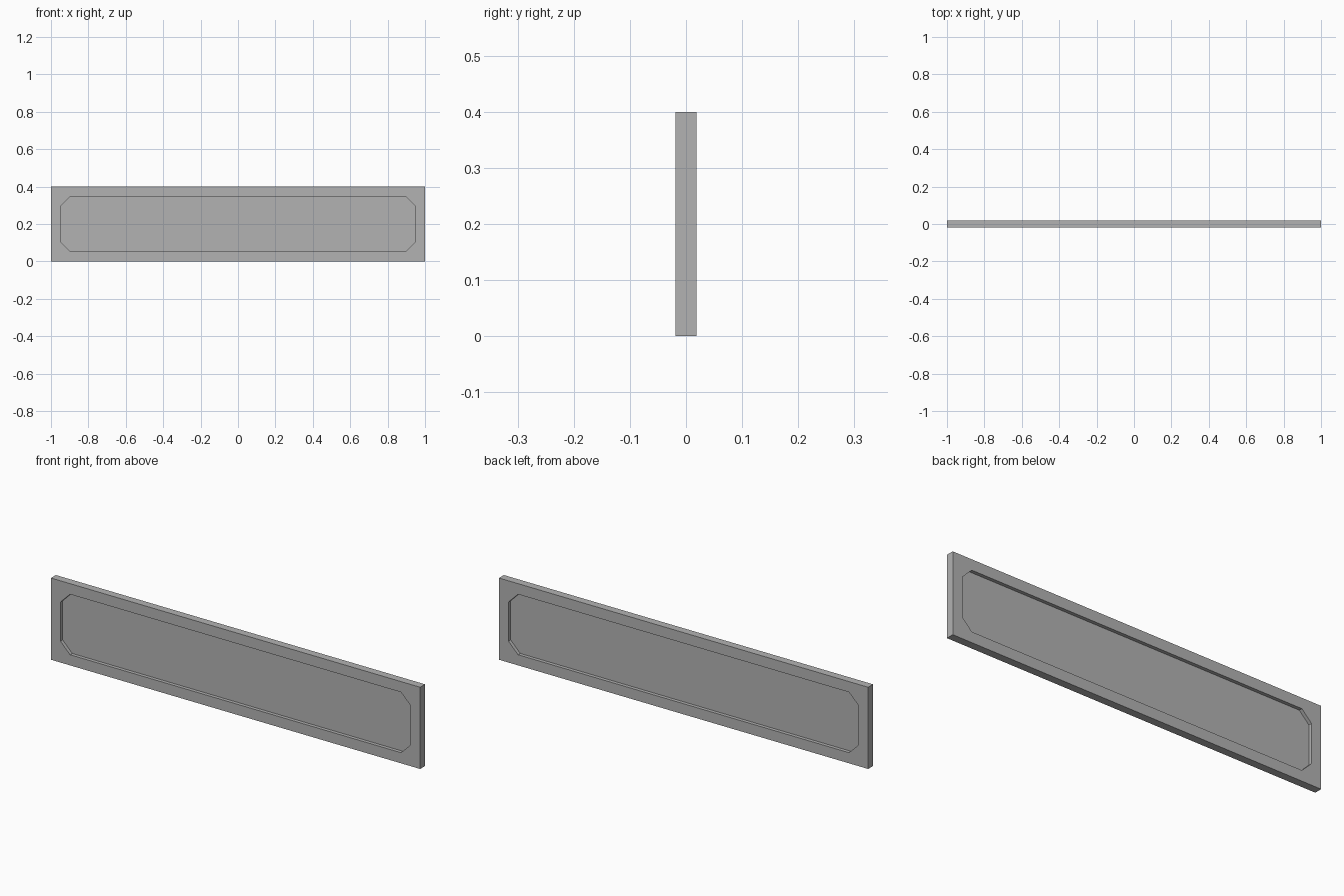
import bpy, bmesh

if "Cube" in bpy.data.objects:
    bpy.data.objects.remove(bpy.data.objects["Cube"])

W, T, H = 2.0, 0.038, 0.4      # outer size
MARGIN, CHAMFER, DEPTH = 0.052, 0.052, 0.017

grey = bpy.data.materials.new("plain grey")
grey.diffuse_color = (0.45, 0.45, 0.45, 1)
grey.use_nodes = True
grey.node_tree.nodes["Principled BSDF"].inputs["Base Color"].default_value = grey.diffuse_color


def octagon(hw, z0, z1, c):
    """Rectangle outline with cut corners, in x and z."""
    return [(-hw + c, z0), (hw - c, z0), (hw, z0 + c), (hw, z1 - c),
            (hw - c, z1), (-hw + c, z1), (-hw, z1 - c), (-hw, z0 + c)]


bm = bmesh.new()
outline = [(-W / 2, 0), (W / 2, 0), (W / 2, H), (-W / 2, H)]
recess = octagon(W / 2 - MARGIN, MARGIN, H - MARGIN, CHAMFER)
corners = []

# Both faces: border around a recessed field with cut corners
for side in (-1, 1):
    y = side * T / 2
    outer = [bm.verts.new((x, y, z)) for x, z in outline]
    rim = [bm.verts.new((x, y, z)) for x, z in recess]
    floor = [bm.verts.new((x, y - side * DEPTH, z)) for x, z in recess]
    corners.append(outer)
    # border: one quad per straight side, one triangle per cut corner
    for i in range(4):
        a, b = rim[2 * i], rim[2 * i + 1]
        bm.faces.new((outer[i], outer[(i + 1) % 4], b, a))
        bm.faces.new((outer[(i + 1) % 4], rim[(2 * i + 2) % 8], b))
    # recess walls and floor
    for i in range(8):
        j = (i + 1) % 8
        bm.faces.new((rim[i], rim[j], floor[j], floor[i]))
    bm.faces.new(floor)

# Outer edges of the board
front, back = corners
for i in range(4):
    j = (i + 1) % 4
    bm.faces.new((front[i], front[j], back[j], back[i]))

bmesh.ops.recalc_face_normals(bm, faces=bm.faces)
mesh = bpy.data.meshes.new("recessed_panel")
bm.to_mesh(mesh)
bm.free()
mesh.materials.append(grey)
bpy.context.collection.objects.link(bpy.data.objects.new("recessed_panel", mesh))
